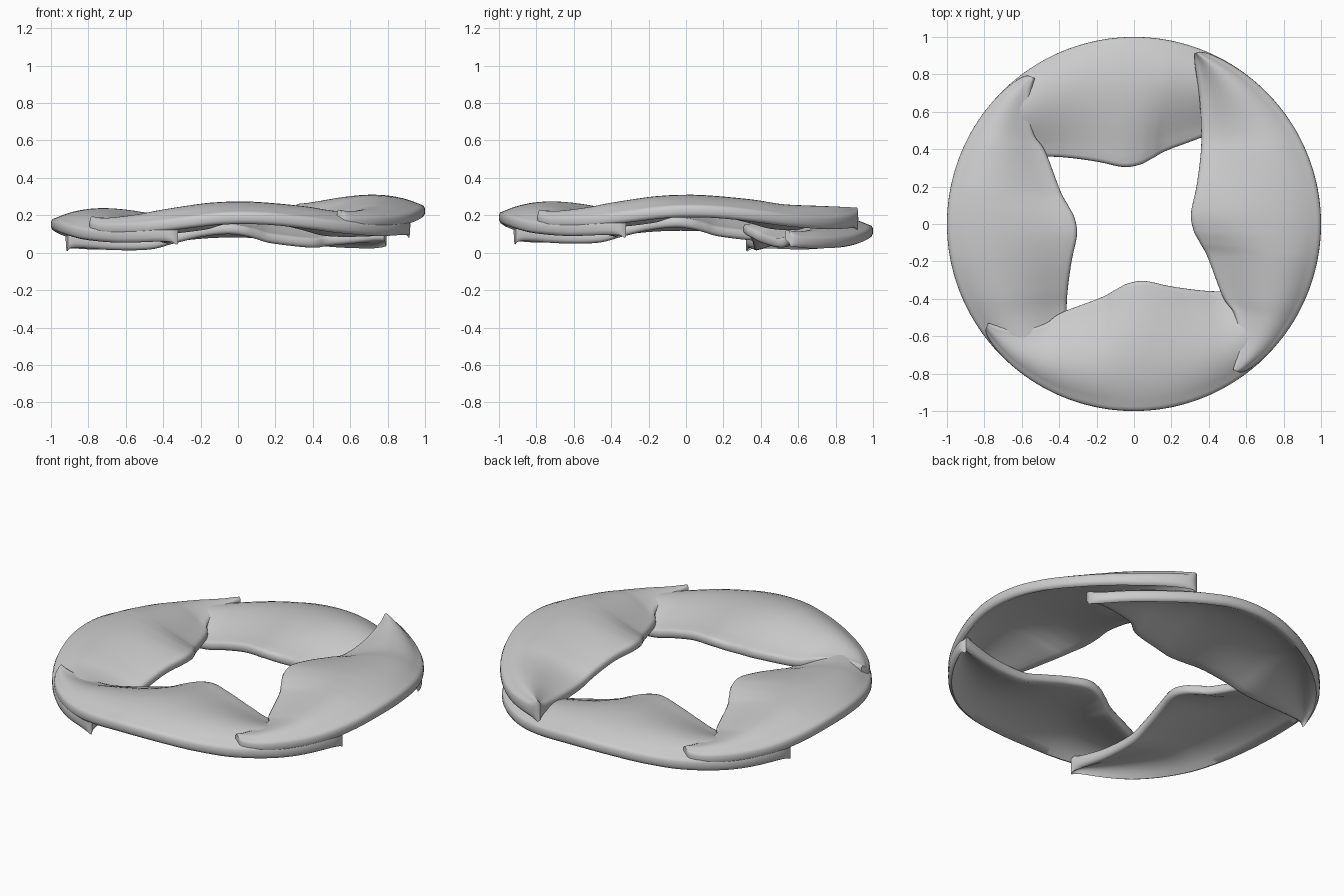
import bpy
import bmesh
from math import sin, cos, radians
from mathutils import Vector, Matrix

default_cube = bpy.data.objects.get("Cube")
if default_cube:
    bpy.data.objects.remove(default_cube, do_unlink=True)

# One flat material for every leaf
grey = bpy.data.materials.new("light grey")
grey.use_nodes = True
colour = (0.6, 0.6, 0.6, 1)
grey.diffuse_color = colour
grey.node_tree.nodes["Principled BSDF"].inputs["Base Color"].default_value = colour

# Leaf sections from tip to tail:
# inner x, inner y, inner height, outer angle, outer height, crown height
SECTIONS = [
    (.53, -.78, .23, -54.5, .21, .225),
    (.55, -.7, .222, -48, .2, .222),
    (.555, -.61, .212, -40, .2, .23),
    (.535, -.48, .2, -32, .205, .245),
    (.475, -.39, .19, -25, .215, .262),
    (.395, -.18, .213, -13, .24, .293),
    (.352, -.1, .235, -8, .25, .303),
    (.317, -.03, .253, -3, .256, .309),
    (.305, .06, .262, 4, .257, .31),
    (.332, .19, .248, 12, .25, .3),
    (.353, .34, .213, 23, .23, .28),
    (.36, .47, .182, 34, .21, .255),
    (.35, .67, .185, 50, .2, .248),
    (.325, .85, .212, 65, .22, .242),
    (.32, .91, .235, 70, .24, .24),
]

# Half-round edge from bottom to top: inset, share of the thickness
LIP = [(.022, 1), (.008, .92), (.001, .72), (0, .5), (.001, .28), (.008, .08), (.022, 0)]
STEPS = 6
CROWN_COLUMNS = 14
LEAF_RISE = .036


def spline(before, start, end, after, t):
    """Catmull-Rom blend of two neighbouring sections."""
    return [b + t / 2 * (c - a + t * (2*a - 5*b + 4*c - d + t * (3*(b - c) + d - a)))
            for a, b, c, d in zip(before, start, end, after)]


def smooth_sections(sections):
    last = len(sections) - 1
    rows = []
    for i in range(last):
        group = [sections[max(0, min(last, i + k))] for k in (-1, 0, 1, 2)]
        rows += [spline(*group, step / STEPS) for step in range(STEPS)]
    return rows + [list(sections[last])]


def cross_section(row, u):
    """Closed ring: inner edge, crown, outer edge, then back along the underside."""
    x, y, inner_z, angle, outer_z, crown_z = row
    radius = 1 - .025 * abs(2*u - 1) ** 12
    inner = Vector((x, y, inner_z))
    outer = Vector((radius * cos(radians(angle)), radius * sin(radians(angle)), outer_z))
    across = outer - inner
    across.z = 0
    width = across.length
    across.normalize()
    squeeze = min(1, width / .1)

    def lip(edge, direction, thickness):
        return [edge + direction * inset * squeeze - Vector((0, 0, thickness * drop))
                for inset, drop in LIP]

    inner_lip = lip(inner, across, .055 + .065 * u ** 14)
    outer_lip = lip(outer, -across, .068 + .057 * u ** 14)
    bulge = crown_z - (inner_z + outer_z) / 2

    def span(start, end):
        points = []
        for k in range(1, CROWN_COLUMNS):
            s = k / CROWN_COLUMNS
            point = start.lerp(end, s)
            point.z += bulge * (1 - (2 * s ** 1.4 - 1) ** 2)
            points.append(point)
        return points

    top = span(inner_lip[-1], outer_lip[-1])
    underside = span(inner_lip[0], outer_lip[0])
    return inner_lip + top + outer_lip[::-1] + underside[::-1]


def build_leaf(name, quarter_turns, drop):
    bm = bmesh.new()
    rows = smooth_sections(SECTIONS)
    rings = [[bm.verts.new(p) for p in cross_section(row, i / (len(rows) - 1))]
             for i, row in enumerate(rows)]
    for low, high in zip(rings, rings[1:]):
        for c in range(len(low)):
            n = (c + 1) % len(low)
            bm.faces.new((low[c], low[n], high[n], high[c]))
    bm.faces.new(rings[0][::-1])
    bm.faces.new(rings[-1])
    bm.transform(Matrix.Translation((0, 0, -drop))
                 @ Matrix.Rotation(radians(90 * quarter_turns), 4, "Z"))
    mesh = bpy.data.meshes.new(name)
    bm.to_mesh(mesh)
    bm.free()
    mesh.materials.append(grey)
    leaf = bpy.data.objects.new(name, mesh)
    bpy.context.collection.objects.link(leaf)
    return leaf


# Four overlapping leaves, each a step lower than the last around the ring
names = ["left_leaf", "front_leaf", "right_leaf", "back_leaf"]
leaves = [build_leaf(name, -i, i * LEAF_RISE) for i, name in enumerate(names)]

bpy.ops.object.select_all(action="DESELECT")
for leaf in leaves:
    leaf.select_set(True)
bpy.context.view_layer.objects.active = leaves[0]
bpy.ops.object.shade_smooth_by_angle(angle=radians(50))
